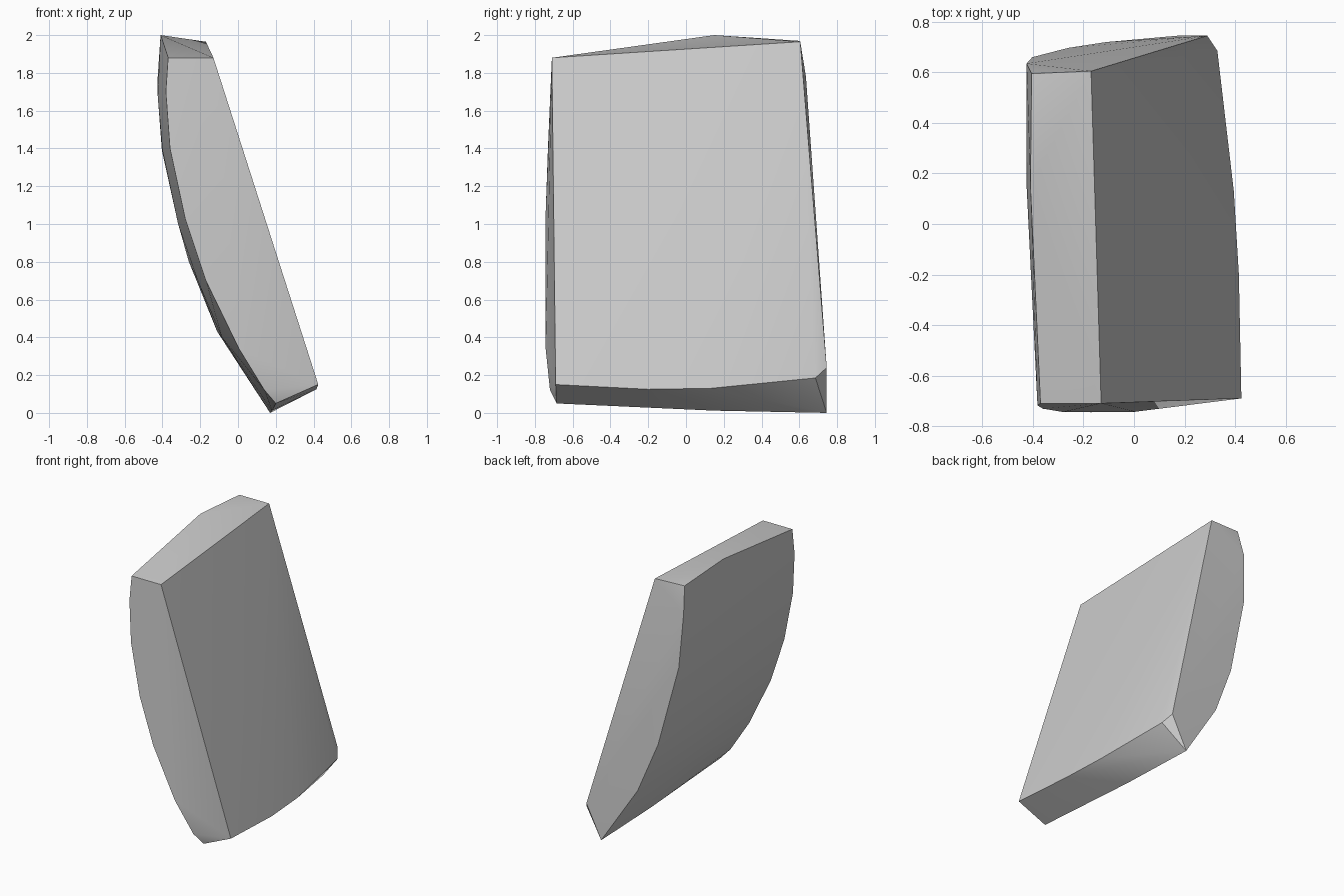
import bpy
import bmesh
import math

cube = bpy.data.objects.get("Cube")
if cube:
    bpy.data.objects.remove(cube, do_unlink=True)

# Single plain grey
grey = bpy.data.materials.new("stone_grey")
grey.use_nodes = True
colour = (0.6, 0.6, 0.6, 1)
grey.diffuse_color = colour
grey.node_tree.nodes["Principled BSDF"].inputs["Base Color"].default_value = colour

# Outline of the flat inner face
flat_face = [
    (-0.13, -0.71, 1.88), (-0.17, 0.605, 1.965),
    (0.29, 0.745, 0.24), (0.33, 0.685, 0.185),
    (0.395, 0.13, 0.13), (0.415, -0.2, 0.125), (0.425, -0.69, 0.15),
]

# Curved outer face: front edge, middle line and back edge, top to bottom
front_edge = [
    (-0.37, -0.71, 1.88), (-0.382, -0.718, 1.7), (-0.36, -0.731, 1.4),
    (-0.28, -0.744, 1.03), (-0.17, -0.745, 0.7), (0.005, -0.743, 0.34),
    (0.14, -0.72, 0.12), (0.2, -0.685, 0.05),
]
middle_line = [
    (-0.41, 0.15, 2.0), (-0.425, 0.15, 1.68), (-0.4, 0.15, 1.39),
    (-0.317, 0.15, 1.0), (-0.213, 0.15, 0.7), (-0.085, 0.15, 0.4),
    (0.18, 0.15, 0.012),
]
back_edge = [
    (-0.405, 0.595, 1.97), (-0.425, 0.635, 1.78), (-0.403, 0.66, 1.39),
    (-0.26, 0.697, 0.8), (-0.11, 0.72, 0.43), (0.17, 0.745, 0.0),
]

# Convex shard wrapped around the outlines
bm = bmesh.new()
for point in flat_face + front_edge + middle_line + back_edge:
    bm.verts.new(point)
hull = bmesh.ops.convex_hull(bm, input=bm.verts)
loose = {v for v in hull["geom_interior"] + hull["geom_unused"]
         if isinstance(v, bmesh.types.BMVert)}
bmesh.ops.delete(bm, geom=list(loose), context="VERTS")
bmesh.ops.recalc_face_normals(bm, faces=bm.faces)

mesh = bpy.data.meshes.new("curved_shard")
bm.to_mesh(mesh)
bm.free()
mesh.materials.append(grey)
shard = bpy.data.objects.new("curved_shard", mesh)
bpy.context.collection.objects.link(shard)

# Soft faces with crisp outer edges
bpy.ops.object.select_all(action="DESELECT")
shard.select_set(True)
bpy.context.view_layer.objects.active = shard
bpy.ops.object.shade_smooth_by_angle(angle=math.radians(30))
